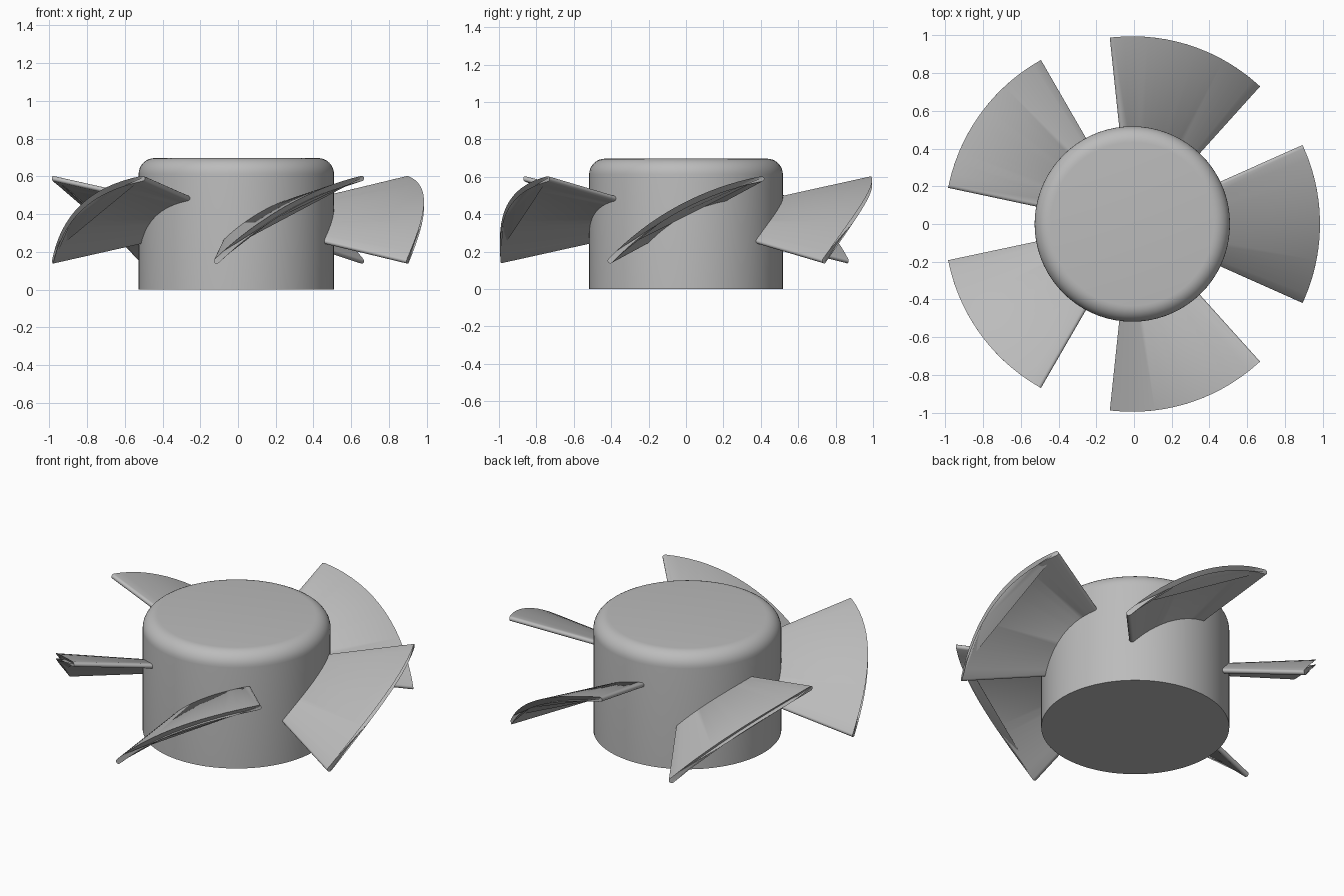
import bpy, bmesh
from math import sin, cos, pi, asin, radians
from mathutils import Matrix, Vector

cube = bpy.data.objects.get("Cube")
if cube:
    bpy.data.objects.remove(cube, do_unlink=True)

CENTRE_X = -0.009
HUB_R, HUB_H, FILLET = 0.518, 0.697, 0.085
TIP_R, ROOT_R = 0.995, 0.46
MID_Z, HALF_T = 0.37, 0.014

grey = bpy.data.materials.new("plain_grey")
grey.use_nodes = True
colour = (0.5, 0.5, 0.5, 1)
grey.diffuse_color = colour
grey.node_tree.nodes["Principled BSDF"].inputs["Base Color"].default_value = colour


def finish(bm, name, angle):
    bmesh.ops.recalc_face_normals(bm, faces=bm.faces)
    mesh = bpy.data.meshes.new(name)
    bm.to_mesh(mesh)
    bm.free()
    mesh.materials.append(grey)
    obj = bpy.data.objects.new(name, mesh)
    bpy.context.collection.objects.link(obj)
    obj.location.x = CENTRE_X
    bpy.ops.object.select_all(action='DESELECT')
    obj.select_set(True)
    bpy.context.view_layer.objects.active = obj
    bpy.ops.object.shade_smooth_by_angle(angle=radians(angle))
    return obj


# Hub: solid cylinder with a rounded top rim
def build_hub(sides=72, steps=8):
    profile = [(HUB_R, 0)]
    for i in range(steps + 1):
        a = pi / 2 * i / steps
        profile.append((HUB_R - FILLET + FILLET * cos(a),
                        HUB_H - FILLET + FILLET * sin(a)))
    bm = bmesh.new()
    rings = [[bm.verts.new((r * cos(2 * pi * k / sides), r * sin(2 * pi * k / sides), z))
              for k in range(sides)] for r, z in profile]
    for low, high in zip(rings, rings[1:]):
        for k in range(sides):
            n = (k + 1) % sides
            bm.faces.new((low[k], low[n], high[n], high[k]))
    bm.faces.new(rings[0])
    bm.faces.new(rings[-1])
    finish(bm, "hub", 35)


# Blade section: bowed arc of constant thickness with round edges
def section(r, steps=16, cap=6):
    k = r / TIP_R
    half = Vector((0.405, 0.219))
    chord, bow = half.length, 0.072
    arc_r = (chord ** 2 + bow ** 2) / (2 * bow)
    span = asin(chord / arc_r)
    along = half.normalized()
    up = Vector((-along.y, along.x))

    def point(a, offset, turn=0.0):
        tangent = along * cos(a) - up * sin(a)
        normal = along * sin(a) + up * cos(a)
        base = along * arc_r * sin(a) + up * (arc_r * cos(a) - arc_r + bow)
        return base * k + (normal * cos(turn) + tangent * sin(turn)) * offset

    angles = [span * (2 * i / steps - 1) for i in range(steps + 1)]
    turns = [pi * i / cap for i in range(1, cap)]
    outline = [point(a, HALF_T) for a in angles]
    outline += [point(span, HALF_T, t) for t in turns]
    outline += [point(a, -HALF_T) for a in reversed(angles)]
    outline += [point(-span, HALF_T, pi + t) for t in turns]
    return [(r * cos(asin(p.x / r)), p.x, MID_Z + p.y) for p in outline]


# Blades: sections lofted from inside the hub to the tip
def build_blade(index):
    bm = bmesh.new()
    root, tip = ([bm.verts.new(p) for p in section(r)] for r in (ROOT_R, TIP_R))
    count = len(root)
    for i in range(count):
        n = (i + 1) % count
        bm.faces.new((root[i], root[n], tip[n], tip[i]))
    # End skins, as strips between the upper and lower sides
    for ring in (root, tip):
        bm.faces.new(ring)
    ends = [f for f in bm.faces if len(f.verts) > 4]
    bmesh.ops.triangulate(bm, faces=ends)
    bmesh.ops.rotate(bm, verts=bm.verts, cent=(0, 0, 0),
                     matrix=Matrix.Rotation(2 * pi * index / 5, 3, 'Z'))
    finish(bm, f"blade_{index + 1}", 40)


build_hub()
for i in range(5):
    build_blade(i)
